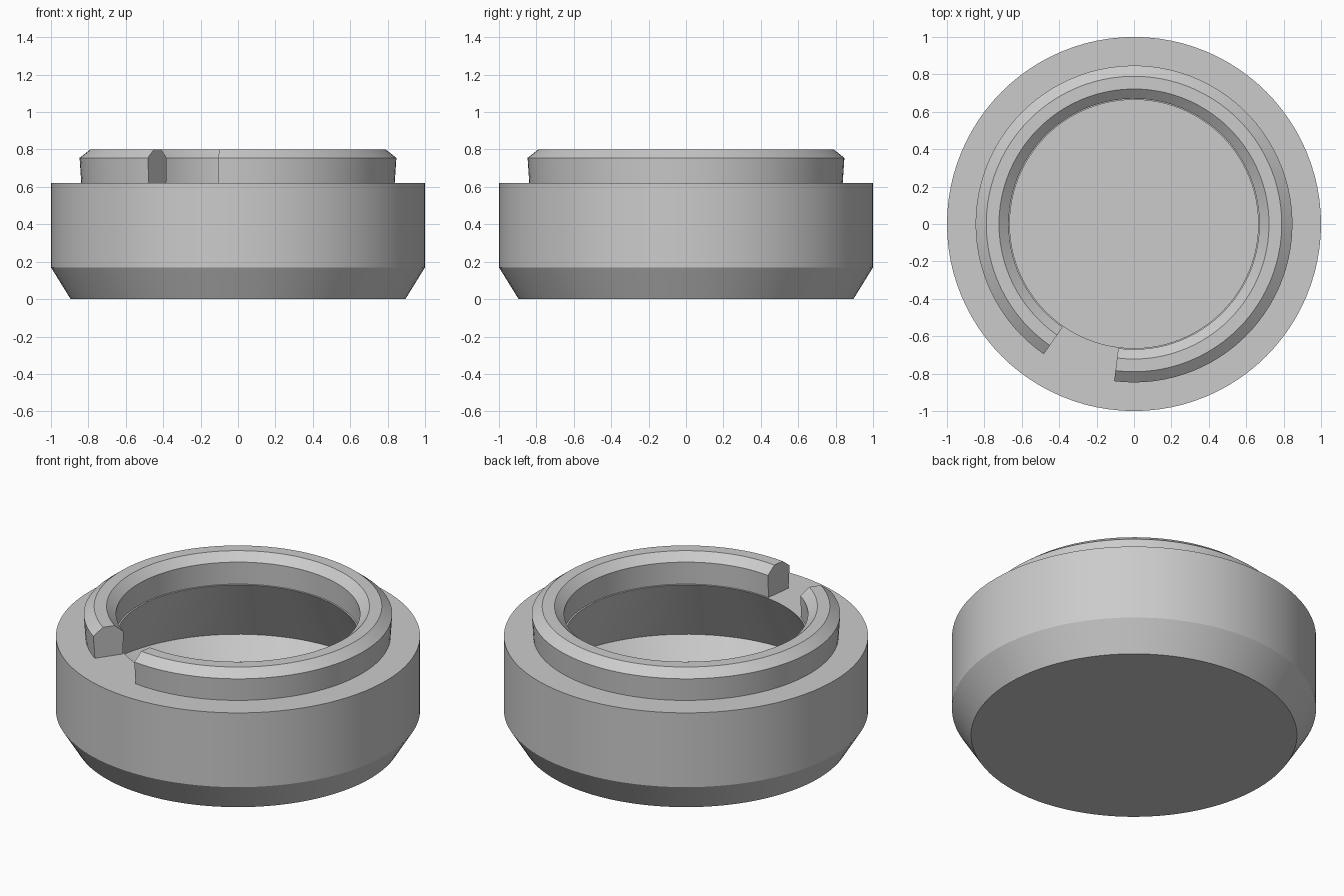
import bpy
import bmesh
from math import radians
from mathutils import Matrix, Vector

cube = bpy.data.objects.get("Cube")
if cube:
    bpy.data.objects.remove(cube, do_unlink=True)

GREY = (0.6, 0.6, 0.6, 1)
grey = bpy.data.materials.new("plain grey")
grey.use_nodes = True
grey.diffuse_color = GREY
grey.node_tree.nodes["Principled BSDF"].inputs["Base Color"].default_value = GREY


def revolve(name, profile, start, sweep, steps):
    """Turn an (r, z) profile about z, then cap any open ends."""
    bm = bmesh.new()
    turn = Matrix.Rotation(radians(start), 3, 'Z')
    verts = [bm.verts.new(turn @ Vector((r, 0, z))) for r, z in profile]
    edges = [bm.edges.new(pair) for pair in zip(verts, verts[1:])]
    bmesh.ops.spin(bm, geom=verts + edges, axis=(0, 0, 1), cent=(0, 0, 0),
                   angle=radians(sweep), steps=steps)
    bmesh.ops.remove_doubles(bm, verts=bm.verts, dist=0.0005)
    bmesh.ops.holes_fill(bm, edges=[e for e in bm.edges if e.is_boundary], sides=0)
    bmesh.ops.recalc_face_normals(bm, faces=bm.faces)
    mesh = bpy.data.meshes.new(name)
    bm.to_mesh(mesh)
    bm.free()
    mesh.materials.append(grey)
    obj = bpy.data.objects.new(name, mesh)
    bpy.context.collection.objects.link(obj)
    bpy.ops.object.select_all(action='DESELECT')
    obj.select_set(True)
    bpy.context.view_layer.objects.active = obj
    bpy.ops.object.shade_smooth_by_angle(angle=radians(20))


# Cup body: chamfered foot, straight side, flat rim, and a cavity that
# widens below the rim and narrows again to the floor
revolve("cup_body",
        [(0, 0), (0.895, 0), (1, 0.17), (1, 0.62), (0.664, 0.62),
         (0.88, 0.22), (0.78, 0.1), (0, 0.1)],
        0, 360, 96)

# Split collar on the rim: chamfered on both top edges, open at the front
collar = [(0.838, 0.62), (0.847, 0.755), (0.79, 0.8), (0.722, 0.8),
          (0.67, 0.755), (0.674, 0.62)]
revolve("split_collar", collar + collar[:1], -97.2, 332.5, 90)
